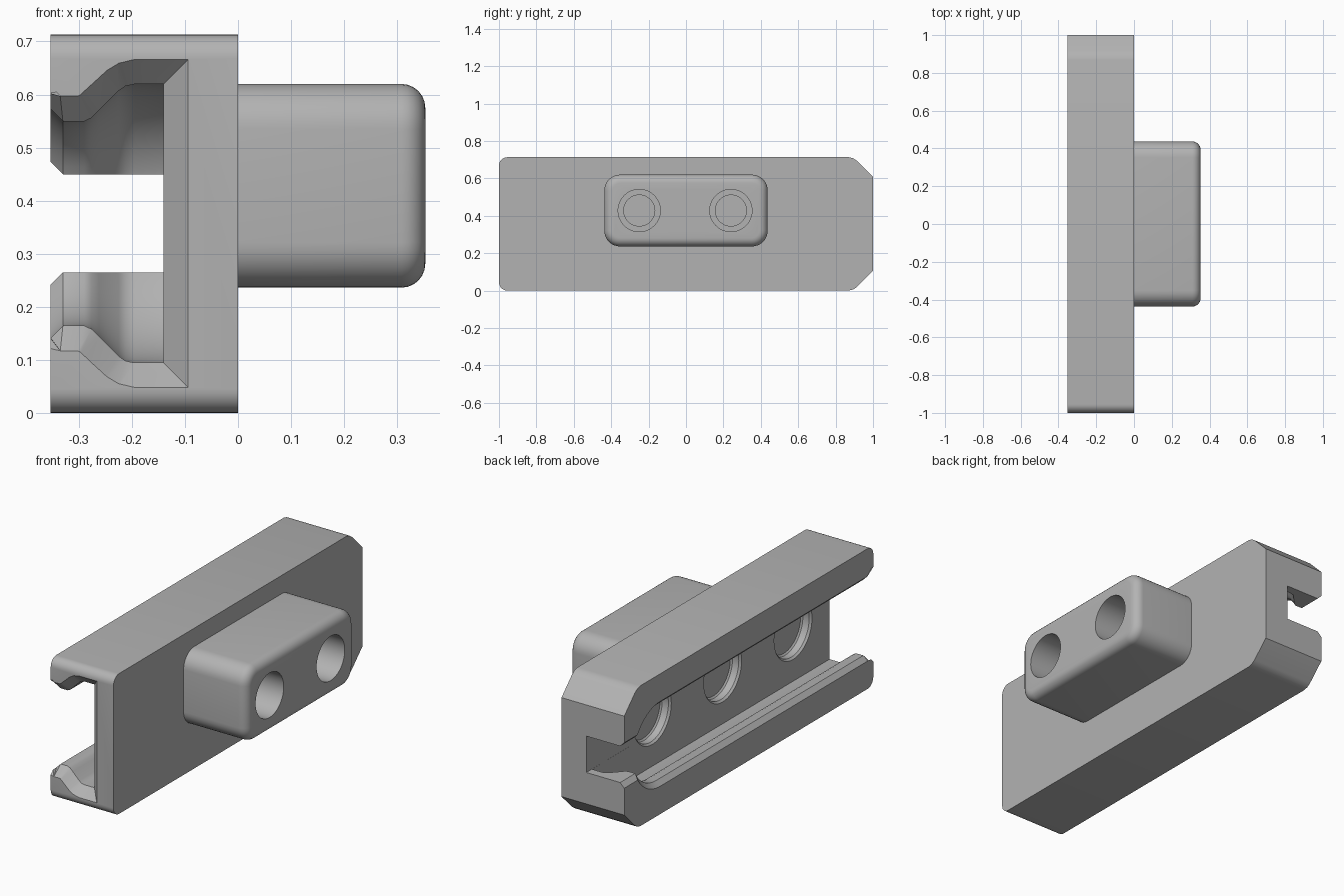
import bpy, bmesh, math
from mathutils import Matrix, Vector

if "Cube" in bpy.data.objects:
    bpy.data.objects.remove(bpy.data.objects["Cube"], do_unlink=True)

MID = 0.357        # height of the channel centre line
END_Y = 0.71       # centre of the rounded channel end
LEAD_Y = -0.953    # inner end of the flared entry

grey = bpy.data.materials.new("plain grey")
grey.use_nodes = True
colour = (0.45, 0.45, 0.45, 1)
grey.diffuse_color = colour
grey.node_tree.nodes["Principled BSDF"].inputs["Base Color"].default_value = colour


def make_object(name, bm):
    bmesh.ops.recalc_face_normals(bm, faces=bm.faces)
    mesh = bpy.data.meshes.new(name)
    bm.to_mesh(mesh)
    bm.free()
    mesh.materials.append(grey)
    obj = bpy.data.objects.new(name, mesh)
    bpy.context.collection.objects.link(obj)
    return obj


def extrude(name, points, direction):
    bm = bmesh.new()
    face = bm.faces.new([bm.verts.new(p) for p in points])
    new = bmesh.ops.extrude_face_region(bm, geom=[face])["geom"]
    verts = [g for g in new if isinstance(g, bmesh.types.BMVert)]
    bmesh.ops.translate(bm, verts=verts, vec=direction)
    return make_object(name, bm)


def turned(name, profile, y, z, steps=48):
    """Closed solid turned about an axis along x; profile holds (x, radius)."""
    bm = bmesh.new()
    rings = []
    for x, r in profile:
        angles = [math.tau * i / steps for i in range(steps)]
        rings.append([bm.verts.new((x, y + r * math.cos(a), z + r * math.sin(a))) for a in angles])
    for a, b in zip(rings, rings[1:]):
        for i in range(steps):
            j = (i + 1) % steps
            bm.faces.new((a[i], a[j], b[j], b[i]))
    bm.faces.new(rings[0])
    bm.faces.new(rings[-1])
    return make_object(name, bm)


def cut(target, cutter):
    cutter.hide_render = True
    mod = target.modifiers.new("cut", "BOOLEAN")
    mod.operation = "DIFFERENCE"
    mod.solver = "EXACT"
    mod.object = cutter
    bpy.context.view_layer.objects.active = target
    bpy.ops.object.modifier_apply(modifier=mod.name)
    bpy.data.objects.remove(cutter, do_unlink=True)


def smooth(obj):
    bpy.ops.object.select_all(action="DESELECT")
    obj.select_set(True)
    bpy.context.view_layer.objects.active = obj
    bpy.ops.object.shade_smooth_by_angle(angle=math.radians(30))


# Rail body: rounded front corners, chamfered back corners
R, TOP = 0.045, 0.713
lower = [(-1 + R - R * math.sin(a), R - R * math.cos(a))
         for a in (math.pi / 2 * (1 - i / 8) for i in range(9))]
lower += [(0.87, 0), (0.895, 0.006), (0.915, 0.02), (1, 0.105)]
outline = lower + [(y, TOP - z) for y, z in reversed(lower)]
rail = extrude("rail_body", [(-0.353, y, z) for y, z in outline], (0.353, 0, 0))

# Undercut channel: half section (x, half height), inside and at the flared entry
inner = [(-0.14, 0.2625), (-0.195, 0.2625), (-0.212, 0.259), (-0.225, 0.25),
         (-0.262, 0.213), (-0.276, 0.199), (-0.29, 0.1925), (-0.33, 0.1925), (-0.376, 0.2385)]
entry = [(-0.094, 0.309), (-0.195, 0.309), (-0.225, 0.302), (-0.248, 0.288),
         (-0.288, 0.251), (-0.298, 0.242), (-0.302, 0.24), (-0.335, 0.24), (-0.376, 0.24)]
overshoot = 1.2
flare = [Vector(a).lerp(Vector(b), overshoot) for a, b in zip(inner, entry)]
front_y = LEAD_Y + (-1 - LEAD_Y) * overshoot

bm = bmesh.new()


def station(section, y, angle):
    s, c = math.sin(angle), math.cos(angle)
    return [bm.verts.new((x, y + r * s, MID + r * c)) for x, r in section]


stations = [station(flare, front_y, 0), station(inner, LEAD_Y, 0)]
stations += [station(inner, END_Y, math.pi * i / 32) for i in range(33)]
stations += [station(inner, LEAD_Y, math.pi), station(flare, front_y, math.pi)]
for a, b in zip(stations, stations[1:]):
    for i in range(len(inner) - 1):
        bm.faces.new((a[i], a[i + 1], b[i + 1], b[i]))
bm.faces.new([s[0] for s in stations[1:-1]])
bm.faces.new([stations[i][0] for i in (0, 1, -2, -1)])
bm.faces.new([s[-1] for s in stations])
bm.faces.new(stations[0] + stations[-1][::-1])
cut(rail, make_object("channel_cutter", bm))

# Narrow slot through the back end
half = [(-0.1395, 0.0925), (-0.33, 0.0925), (-0.376, 0.1385)]
slot = [(x, END_Y - 0.1, MID + h) for x, h in half]
slot += [(x, END_Y - 0.1, MID - h) for x, h in reversed(half)]
cut(rail, extrude("slot_cutter", slot, (0, 0.5, 0)))

# Shallow round recesses in the channel floor
for y in (0.47, -0.095, -0.66):
    recess = [(-0.16, 0.152), (-0.14, 0.152), (-0.13, 0.143), (-0.095, 0.143), (-0.088, 0.135)]
    cut(rail, turned("recess_cutter", recess, y, MID))
smooth(rail)

# Mounting block with rounded edges
bm = bmesh.new()
size = Matrix.Diagonal((0.363, 0.874, 0.384, 1))
bmesh.ops.create_cube(bm, size=1, matrix=Matrix.Translation((0.1715, 0, 0.428)) @ size)
along = [e for e in bm.edges if abs(e.verts[0].co.x - e.verts[1].co.x) > 0.1]
bmesh.ops.bevel(bm, geom=along, offset=0.085, segments=8, profile=0.5, affect="EDGES")
rim = [e for e in bm.edges if all(v.co.x > 0.3 for v in e.verts)]
bmesh.ops.bevel(bm, geom=rim, offset=0.045, segments=6, profile=0.5, affect="EDGES")
block = make_object("mounting_block", bm)

# Two blind stepped screw holes
for y in (-0.25, 0.24):
    hole = [(0.4, 0.113), (0.07, 0.113), (0.07, 0.083), (0.02, 0.083)]
    cut(block, turned("hole_cutter", hole, y, 0.428))
smooth(block)
